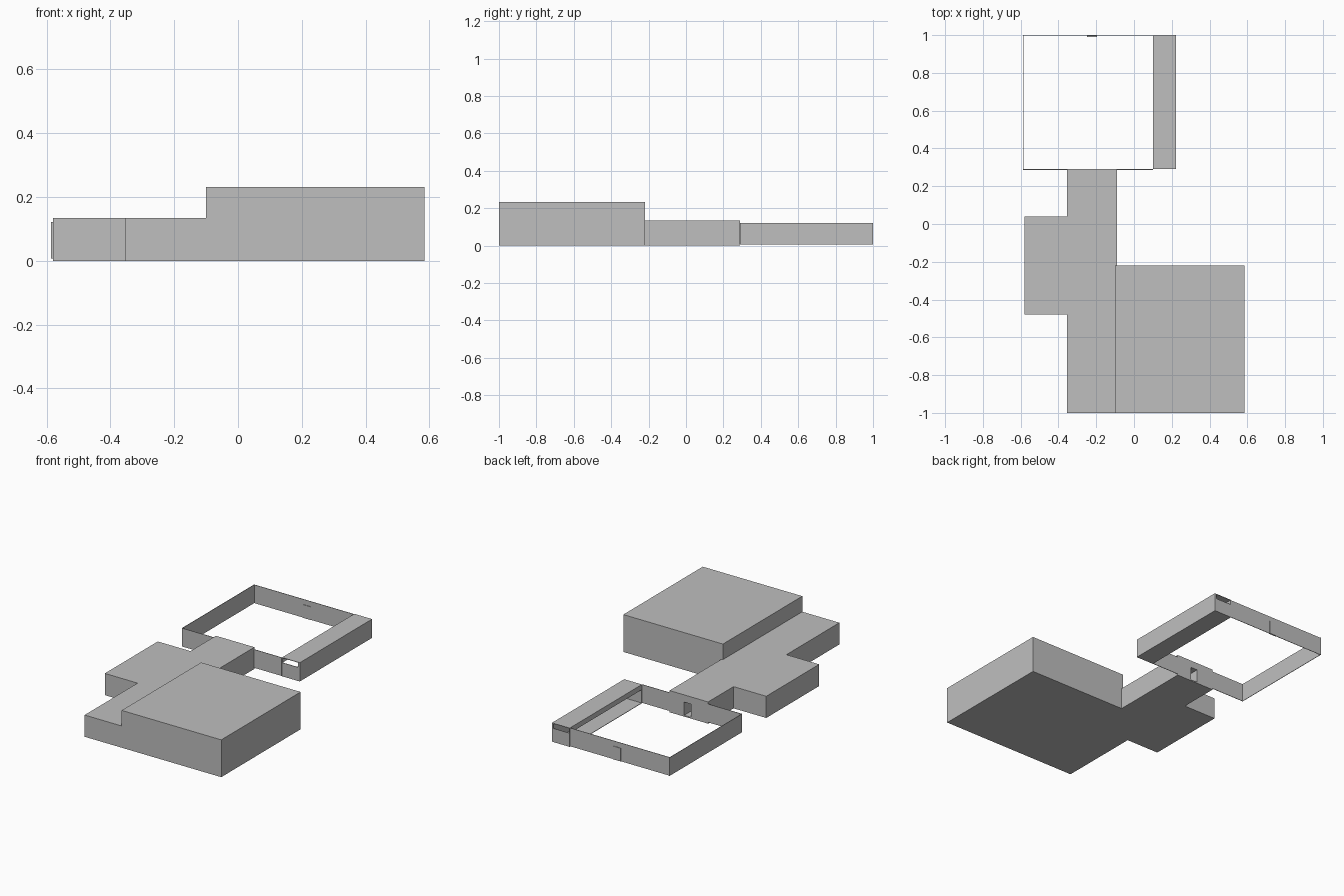
import bpy
import bmesh

cube = bpy.data.objects.get("Cube")
if cube:
    bpy.data.objects.remove(cube, do_unlink=True)

grey = bpy.data.materials.new("plain_grey")
grey.use_nodes = True
grey.diffuse_color = (0.52, 0.52, 0.52, 1)
grey.node_tree.nodes["Principled BSDF"].inputs["Base Color"].default_value = (0.52, 0.52, 0.52, 1)


def box(name, x, y, z):
    """Box spanning the given (low, high) ranges."""
    bm = bmesh.new()
    bmesh.ops.create_cube(bm, size=1)
    for v in bm.verts:
        v.co = [(a + b) / 2 + c * (b - a) for c, (a, b) in zip(v.co, (x, y, z))]
    mesh = bpy.data.meshes.new(name)
    bm.to_mesh(mesh)
    bm.free()
    mesh.materials.append(grey)
    obj = bpy.data.objects.new(name, mesh)
    bpy.context.collection.objects.link(obj)
    return obj


def prism(name, outline, height):
    """Upright prism over a floor plan."""
    bm = bmesh.new()
    base = bm.faces.new([bm.verts.new((x, y, 0)) for x, y in outline])
    top = bmesh.ops.extrude_face_region(bm, geom=[base])["geom"]
    bmesh.ops.translate(bm, vec=(0, 0, height),
                        verts=[g for g in top if isinstance(g, bmesh.types.BMVert)])
    bmesh.ops.recalc_face_normals(bm, faces=bm.faces)
    mesh = bpy.data.meshes.new(name)
    bm.to_mesh(mesh)
    bm.free()
    mesh.materials.append(grey)
    obj = bpy.data.objects.new(name, mesh)
    bpy.context.collection.objects.link(obj)
    return obj


# Main hall and the lower wing beside it
SEAM, WING_BACK, WING_TOP = -0.09, 0.29, 0.135
box("main_hall", (-0.1, 0.585), (-1, -0.22), (0, 0.232))
wing = prism("low_wing", [(-0.1, -1), (-0.1, -0.22), (SEAM, -0.22), (SEAM, WING_BACK),
                          (-0.355, WING_BACK), (-0.355, 0.04), (-0.58, 0.04),
                          (-0.58, -0.48), (-0.355, -0.48), (-0.355, -1)], WING_TOP)

# Doorway from the wing into the courtyard
cutter = box("doorway_cutter", (-0.238, -0.19), (0.05, 0.35), (0.008, 0.09))
cutter.hide_render = True
cutter.hide_viewport = True
cut = wing.modifiers.new("doorway", "BOOLEAN")
cut.operation = "DIFFERENCE"
cut.object = cutter

# Thin courtyard walls
T, LOW, HEAD, TOP = 0.003, 0.008, 0.09, 0.122
LEFT, INNER, RIGHT, BACK = -0.587, 0.1, 0.222, 1.0
tall = (LOW, TOP)
box("courtyard_left_wall", (LEFT, LEFT + T), (WING_BACK, BACK), tall)
box("courtyard_back_wall", (LEFT, INNER), (BACK - 2 * T, BACK - T), tall)
box("courtyard_front_wall_outer", (LEFT, -0.355), (WING_BACK - T, WING_BACK), tall)
box("courtyard_front_wall_inner", (SEAM, INNER), (WING_BACK - T, WING_BACK), tall)
box("courtyard_gate", (-0.25, -0.196), (BACK - 3 * T, BACK), (LOW, HEAD))

# Covered walkway: floor, roof, outer wall and hanging lintel
run = (WING_BACK, BACK)
box("walkway_floor", (INNER, RIGHT), run, (LOW - T, LOW))
box("walkway_roof", (INNER, RIGHT), run, (TOP - T, TOP))
box("walkway_outer_wall", (RIGHT - T, RIGHT), run, tall)
box("walkway_lintel", (INNER, INNER + T), run, (HEAD, TOP))

# Walkway ends: a low panel under an open slot, beside a narrow post
for side, y in (("front", WING_BACK), ("back", BACK - T)):
    box(f"walkway_{side}_panel", (INNER, RIGHT), (y, y + T), (LOW, HEAD))
    box(f"walkway_{side}_post", (RIGHT - 0.012, RIGHT), (y, y + T), tall)
